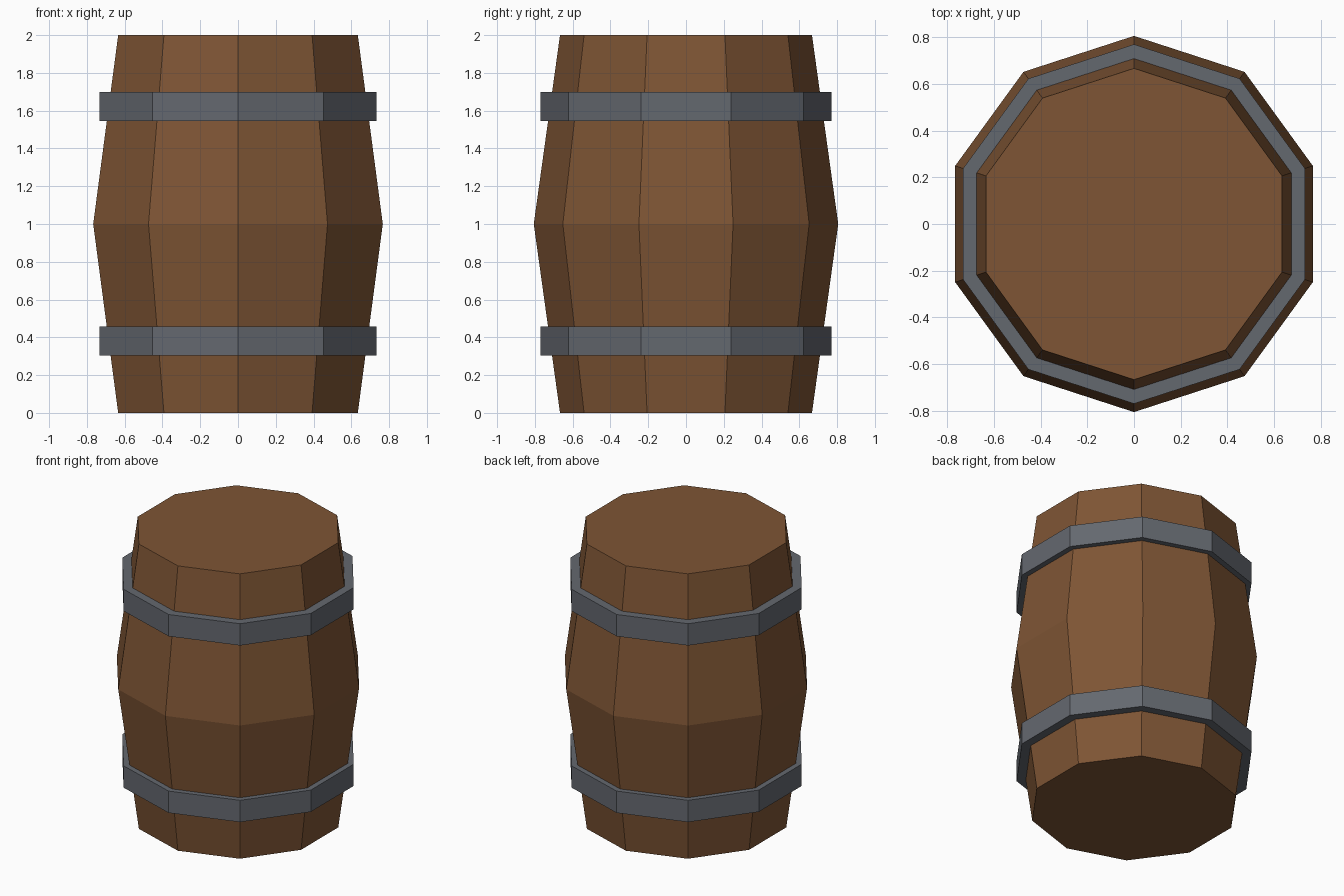
import bpy
import bmesh
from math import cos, sin, pi

SIDES = 10

cube = bpy.data.objects.get("Cube")
if cube:
    bpy.data.objects.remove(cube, do_unlink=True)


def make_material(name, rgb):
    mat = bpy.data.materials.new(name)
    mat.use_nodes = True
    color = (*rgb, 1.0)
    mat.diffuse_color = color
    bsdf = mat.node_tree.nodes["Principled BSDF"]
    bsdf.inputs["Base Color"].default_value = color
    bsdf.inputs["Roughness"].default_value = 0.8
    return mat


def lathe(name, profile, mat, closed=False):
    """Sweep (radius, height) points round z; a corner points to the front."""
    bm = bmesh.new()
    angles = [2 * pi * i / SIDES - pi / 2 for i in range(SIDES)]
    rings = [[bm.verts.new((r * cos(a), r * sin(a), z)) for a in angles]
             for r, z in profile]
    pairs = list(zip(rings, rings[1:]))
    if closed:
        pairs.append((rings[-1], rings[0]))
    else:
        bm.faces.new(rings[0])
        bm.faces.new(rings[-1])
    for low, high in pairs:
        for i in range(SIDES):
            j = (i + 1) % SIDES
            bm.faces.new((low[i], low[j], high[j], high[i]))
    bmesh.ops.recalc_face_normals(bm, faces=bm.faces)
    mesh = bpy.data.meshes.new(name)
    bm.to_mesh(mesh)
    bm.free()
    mesh.materials.append(mat)
    obj = bpy.data.objects.new(name, mesh)
    bpy.context.collection.objects.link(obj)
    return obj


wood = make_material("brown wood", (0.21, 0.091, 0.035))
iron = make_material("grey iron", (0.127, 0.138, 0.159))

# Barrel body, widest at the middle
lathe("barrel_body", [(0.667, 0), (0.806, 1), (0.667, 2)], wood)

# Two straight hoops, their inner walls sunk into the wood
for name, bottom in (("lower_hoop", 0.305), ("upper_hoop", 1.545)):
    top = bottom + 0.153
    lathe(name, [(0.77, bottom), (0.77, top), (0.69, top), (0.69, bottom)],
          iron, closed=True)
